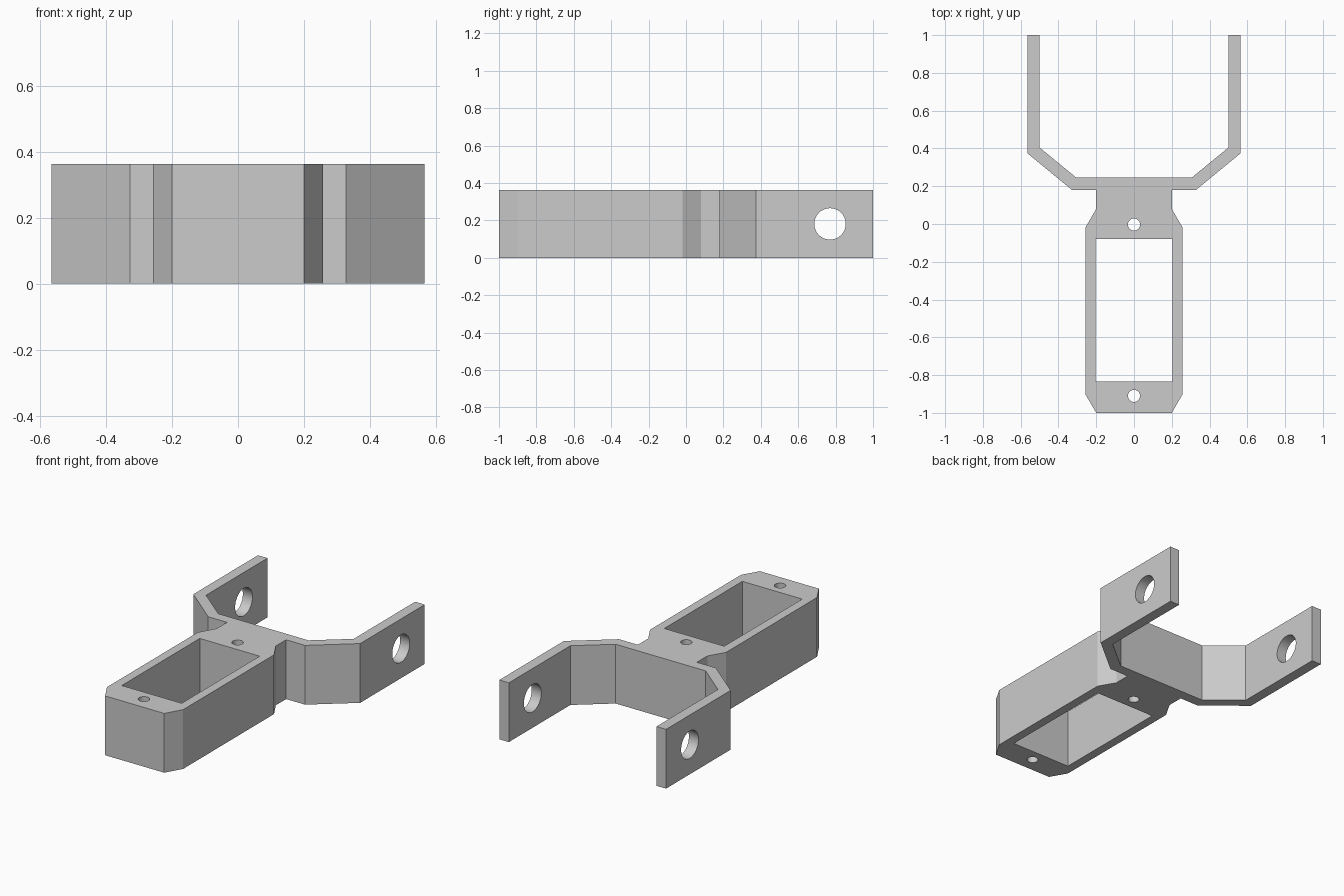
import bpy, bmesh, math
from mathutils import Matrix, Vector

HEIGHT = 0.363

cube = bpy.data.objects.get("Cube")
if cube:
    bpy.data.objects.remove(cube, do_unlink=True)

grey = bpy.data.materials.new("light grey")
grey.use_nodes = True
colour = (0.6, 0.6, 0.6, 1)
grey.diffuse_color = colour
grey.node_tree.nodes["Principled BSDF"].inputs["Base Color"].default_value = colour


def make_object(name, bm):
    bmesh.ops.recalc_face_normals(bm, faces=bm.faces)
    mesh = bpy.data.meshes.new(name)
    bm.to_mesh(mesh)
    bm.free()
    mesh.materials.append(grey)
    obj = bpy.data.objects.new(name, mesh)
    bpy.context.collection.objects.link(obj)
    return obj


def extrude_profile(name, points, z0, z1):
    bm = bmesh.new()
    face = bm.faces.new([bm.verts.new((x, y, z0)) for x, y in points])
    top = bmesh.ops.extrude_face_region(bm, geom=[face])["geom"]
    verts = [v for v in top if isinstance(v, bmesh.types.BMVert)]
    bmesh.ops.translate(bm, verts=verts, vec=(0, 0, z1 - z0))
    return make_object(name, bm)


def cylinder(name, centre, radius, length, axis):
    bm = bmesh.new()
    turn = Vector((0, 0, 1)).rotation_difference(Vector(axis)).to_matrix().to_4x4()
    bmesh.ops.create_cone(bm, cap_ends=True, segments=48, radius1=radius,
                          radius2=radius, depth=length,
                          matrix=Matrix.Translation(centre) @ turn)
    return make_object(name, bm)


# Bracket body: half of the plan outline, mirrored and extruded
half = [(0.2, -1), (0.258, -0.9), (0.258, -0.02), (0.2, 0.08),
        (0.2, 0.18), (0.328, 0.18), (0.565, 0.375), (0.565, 1),
        (0.5, 1), (0.5, 0.405), (0.305, 0.245)]
outline = half + [(-x, y) for x, y in reversed(half)]
bracket = extrude_profile("forked_bracket", outline, 0, HEIGHT)

# Rectangular opening, two screw holes and the pivot hole through both arms
window = [(-0.203, -0.835), (0.203, -0.835), (0.203, -0.08), (-0.203, -0.08)]
cutters = [extrude_profile("window_cutter", window, -0.1, HEIGHT + 0.1)]
for y in (-0.91, -0.003):
    cutters.append(cylinder("screw_hole_cutter", (0, y, HEIGHT / 2), 0.032, 1, (0, 0, 1)))
cutters.append(cylinder("pivot_hole_cutter", (0, 0.77, HEIGHT / 2), 0.084, 2, (1, 0, 0)))

for cutter in cutters:
    cutter.hide_render = True
    cut = bracket.modifiers.new(cutter.name, "BOOLEAN")
    cut.operation = "DIFFERENCE"
    cut.solver = "EXACT"
    cut.object = cutter

# Bake the cuts and discard the cutters
bpy.context.view_layer.update()
depsgraph = bpy.context.evaluated_depsgraph_get()
result = bpy.data.meshes.new_from_object(bracket.evaluated_get(depsgraph))
bracket.modifiers.clear()
bracket.data = result
for cutter in cutters:
    bpy.data.objects.remove(cutter, do_unlink=True)

# Smooth hole walls, crisp edges elsewhere
bpy.ops.object.select_all(action="DESELECT")
bracket.select_set(True)
bpy.context.view_layer.objects.active = bracket
bpy.ops.object.shade_smooth_by_angle(angle=math.radians(20))
